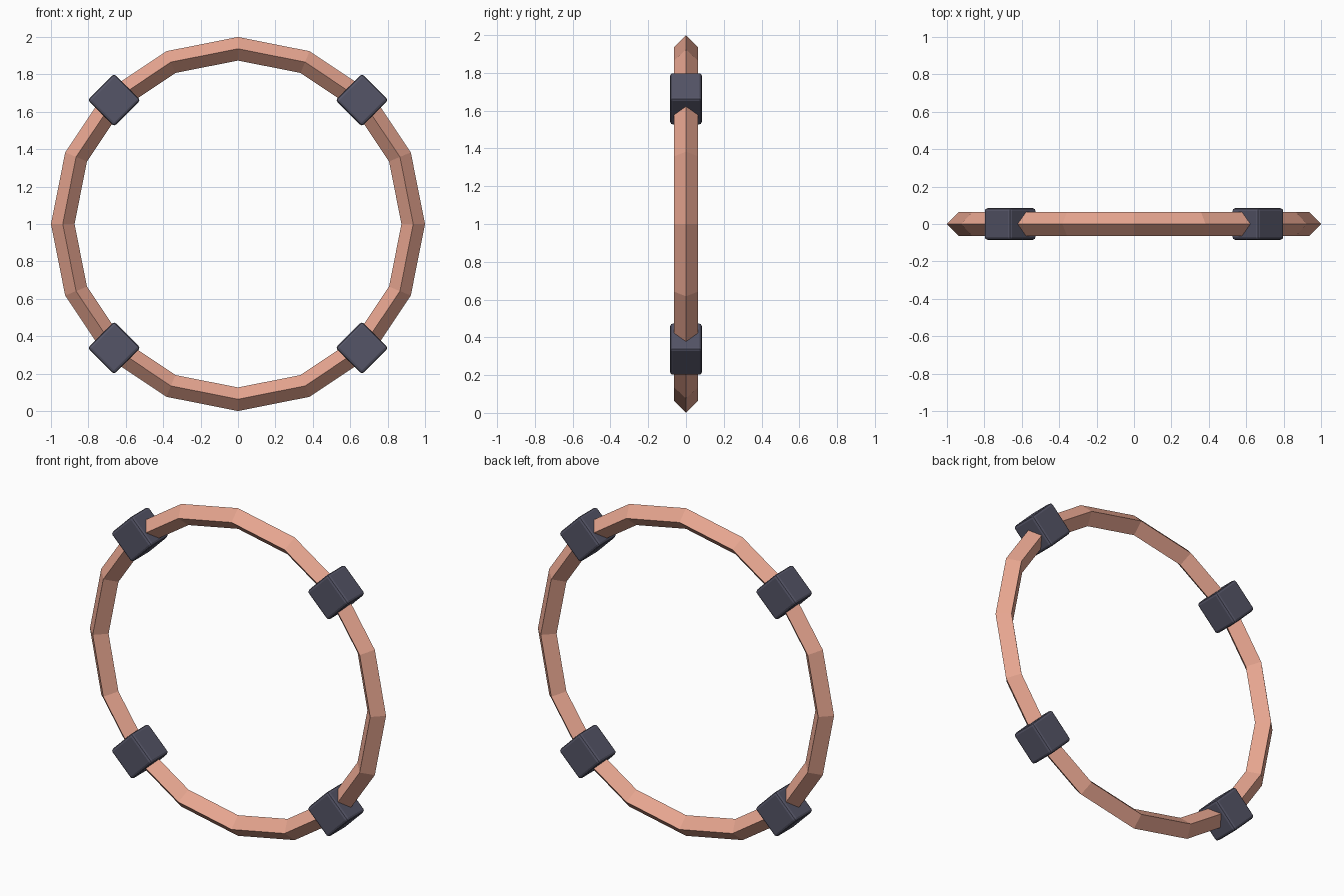
import bpy
from math import radians, sin, cos

if "Cube" in bpy.data.objects:
    bpy.data.objects.remove(bpy.data.objects["Cube"])

RING_R, TUBE_R = 0.937, 0.063


def material(name, color):
    mat = bpy.data.materials.new(name)
    mat.diffuse_color = color
    mat.use_nodes = True
    mat.node_tree.nodes["Principled BSDF"].inputs["Base Color"].default_value = mat.diffuse_color
    return mat


copper = material("copper", (0.80, 0.38, 0.28, 1))
dark = material("dark_metal", (0.09, 0.09, 0.135, 1))

# upright low-poly ring with a diamond cross-section
bpy.ops.mesh.primitive_torus_add(major_radius=RING_R, minor_radius=TUBE_R,
                                 major_segments=16, minor_segments=4,
                                 location=(0, 0, 1), rotation=(radians(90), 0, 0))
ring = bpy.context.object
ring.name = "ring"
ring.data.materials.append(copper)
bpy.ops.object.transform_apply(location=False, rotation=True, scale=False)
bpy.ops.object.shade_flat()

# four bevelled clamp blocks on the diagonals
for i, label in enumerate(("upper_right", "upper_left", "lower_left", "lower_right")):
    a = radians(45 + 90 * i)
    bpy.ops.mesh.primitive_cube_add(size=1, rotation=(0, -a, 0),
                                    location=(RING_R * cos(a), 0, 1 + RING_R * sin(a)))
    block = bpy.context.object
    block.name = "clamp_block_" + label
    block.scale = (0.2, 0.17, 0.2)
    bpy.ops.object.transform_apply(location=False, rotation=False, scale=True)
    bevel = block.modifiers.new("soft_edges", "BEVEL")
    bevel.width = 0.015
    bevel.segments = 2
    block.data.materials.append(dark)
